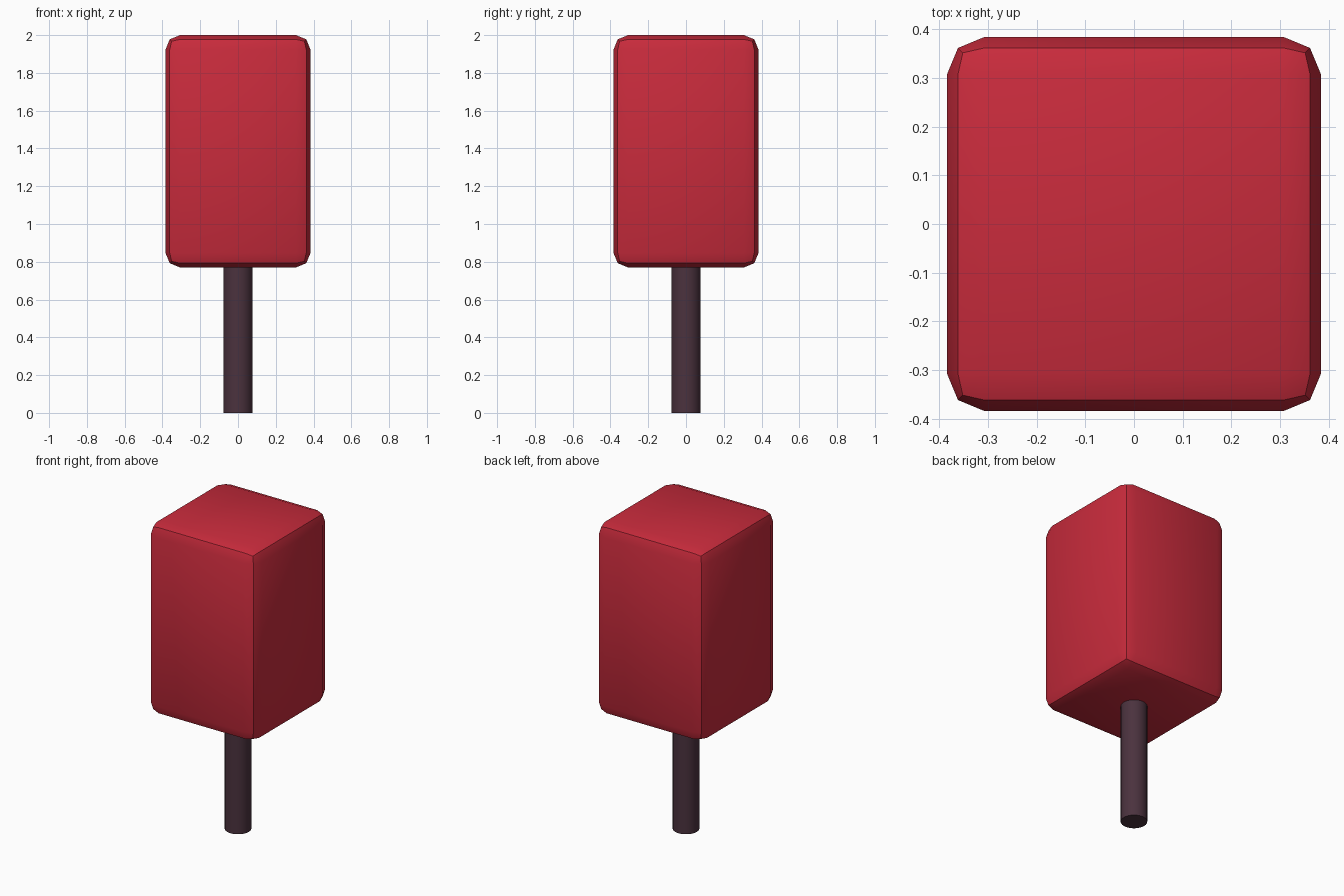
import bpy
import math

if "Cube" in bpy.data.objects:
    bpy.data.objects.remove(bpy.data.objects["Cube"])


def finish(obj, name, color):
    obj.name = name
    mat = bpy.data.materials.new(name + "_material")
    mat.diffuse_color = color
    mat.use_nodes = True
    mat.node_tree.nodes["Principled BSDF"].inputs["Base Color"].default_value = mat.diffuse_color
    obj.data.materials.append(mat)
    bpy.ops.object.shade_smooth_by_angle(angle=math.radians(30))


# Block head with two-step rounded edges
BOTTOM, TOP, WIDTH = 0.77, 2.0, 0.768
bpy.ops.mesh.primitive_cube_add(size=1, location=(0, 0, (BOTTOM + TOP) / 2))
head = bpy.context.object
head.scale = (WIDTH, WIDTH, TOP - BOTTOM)
bpy.ops.object.transform_apply(location=False, rotation=False, scale=True)
bevel = head.modifiers.new("rounded_edges", 'BEVEL')
bevel.width = 0.077
bevel.segments = 2
bpy.ops.object.modifier_apply(modifier=bevel.name)
finish(head, "block_head", (0.58, 0.024, 0.045, 1))

# Round handle, reaching just into the head
length = BOTTOM + 0.005
bpy.ops.mesh.primitive_cylinder_add(vertices=32, radius=0.077, depth=length,
                                    location=(0, 0, length / 2))
finish(bpy.context.object, "handle", (0.07, 0.032, 0.048, 1))
